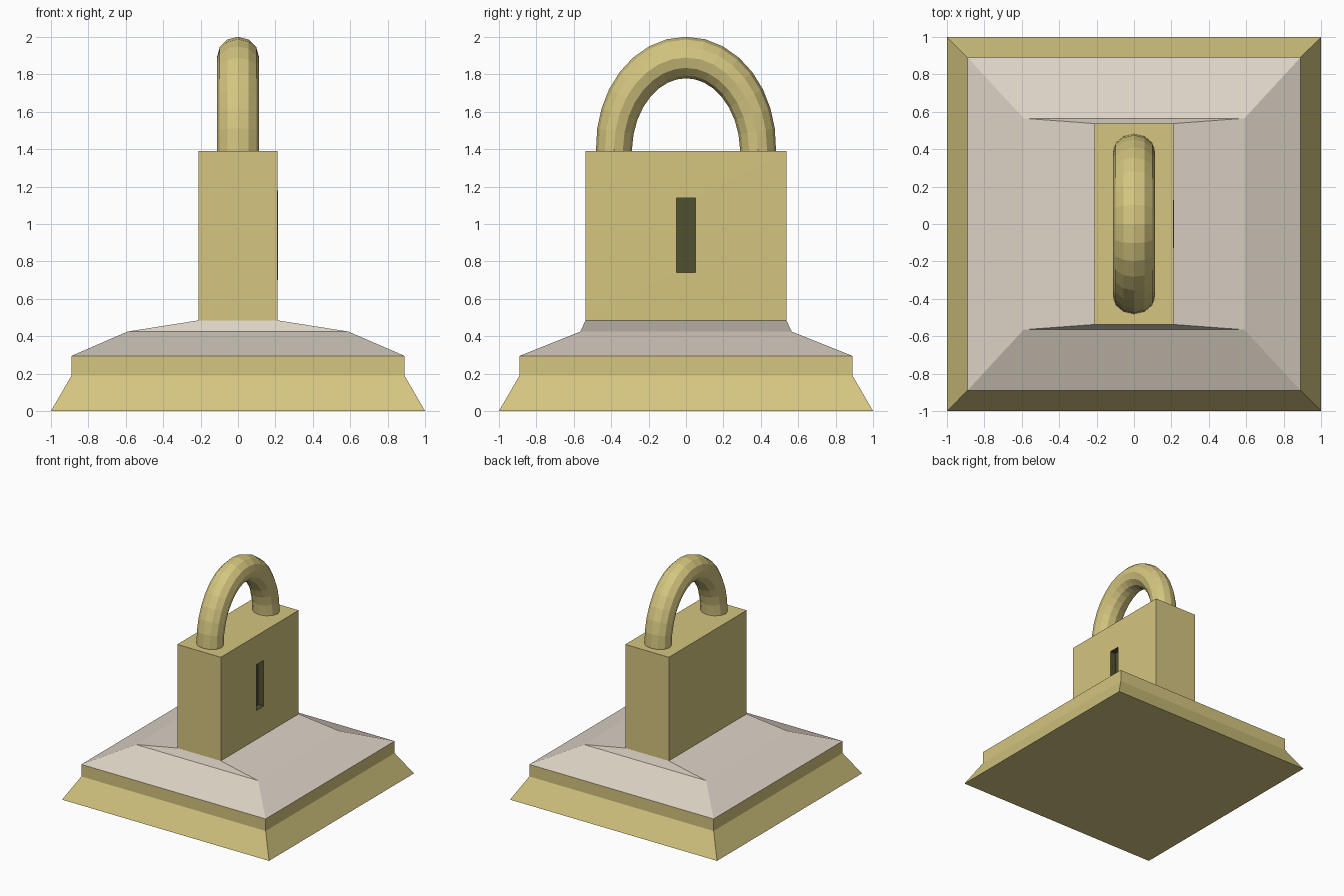
import bpy, bmesh, math
from mathutils import Vector

if "Cube" in bpy.data.objects:
    bpy.data.objects.remove(bpy.data.objects["Cube"])


def material(name, rgb):
    m = bpy.data.materials.new(name)
    m.diffuse_color = (*rgb, 1)
    m.use_nodes = True
    m.node_tree.nodes["Principled BSDF"].inputs["Base Color"].default_value = m.diffuse_color
    return m


brass = material("brass", (0.66, 0.56, 0.215))
stone = material("pale_stone", (0.72, 0.65, 0.56))
dark = material("dark_slot", (0.08, 0.08, 0.03))


def finish(bm, name, mats, recalc=True):
    if recalc:
        bmesh.ops.recalc_face_normals(bm, faces=bm.faces)
    me = bpy.data.meshes.new(name)
    bm.to_mesh(me)
    bm.free()
    for m in mats:
        me.materials.append(m)
    ob = bpy.data.objects.new(name, me)
    bpy.context.collection.objects.link(ob)
    return ob


def bridge(bm, a, b, mat=0):
    for i in range(len(a)):
        j = (i + 1) % len(a)
        bm.faces.new((a[i], a[j], b[j], b[i])).material_index = mat


def rect(bm, hx, hy, z):
    return [bm.verts.new((sx * hx, sy * hy, z))
            for sx, sy in ((-1, -1), (1, -1), (1, 1), (-1, 1))]


def loft(name, mat, levels, bottom, top):
    bm = bmesh.new()
    rings = [rect(bm, *l) for l in levels]
    for a, b in zip(rings, rings[1:]):
        bridge(bm, a, b)
    if bottom:
        bm.faces.new(rings[0][::-1])
    if top:
        bm.faces.new(rings[-1])
    finish(bm, name, [mat], recalc=False)


# Plinth and sloping stone cap
loft("plinth", brass, [(1, 1, 0), (0.89, 0.89, 0.19), (0.89, 0.89, 0.295)], True, False)
loft("sloped_cap", stone, [(0.89, 0.89, 0.295), (0.59, 0.565, 0.425), (0.21, 0.537, 0.485)], False, False)

# Lock body with a key slot sunk into the right face
bm = bmesh.new()
lo, hi = rect(bm, 0.21, 0.537, 0.485), rect(bm, 0.21, 0.537, 1.39)
bm.faces.new(hi)
for i in (0, 2, 3):
    j = (i + 1) % 4
    bm.faces.new((lo[i], lo[j], hi[j], hi[i]))
outer = [lo[1], lo[2], hi[2], hi[1]]


def slot_ring(x):
    return [bm.verts.new((x, y, z)) for y, z in
            ((-0.05, 0.74), (0.05, 0.74), (0.05, 1.14), (-0.05, 1.14))]


rim, deep = slot_ring(0.213), slot_ring(0.16)
bridge(bm, outer, rim)
bridge(bm, rim, deep, 1)
bm.faces.new(deep).material_index = 1
finish(bm, "lock_body", [brass, dark], recalc=False)

# Shackle: round tube swept along a tall half ellipse
bm = bmesh.new()
SIDES, SEGS = 12, 16
A, B, ZC = 0.385, 0.49, 1.40
path = [(A, 1.36, Vector((0, 1, 0)))]
for k in range(SEGS + 1):
    t = math.pi * k / SEGS
    n = Vector((0, math.cos(t) / A, math.sin(t) / B)).normalized()
    path.append((A * math.cos(t), ZC + B * math.sin(t), n))
path.append((-A, 1.36, Vector((0, -1, 0))))
rings = []
for y, z, n in path:
    ring = []
    for s in range(SIDES):
        u = 2 * math.pi * s / SIDES
        r = 0.096 + 0.015 * abs(n.z)
        p = Vector((0.113 * math.sin(u), y, z)) + n * (r * math.cos(u))
        ring.append(bm.verts.new(p))
    rings.append(ring)
for a, b in zip(rings, rings[1:]):
    bridge(bm, a, b)
bm.faces.new(rings[0])
bm.faces.new(rings[-1])
finish(bm, "shackle", [brass])
